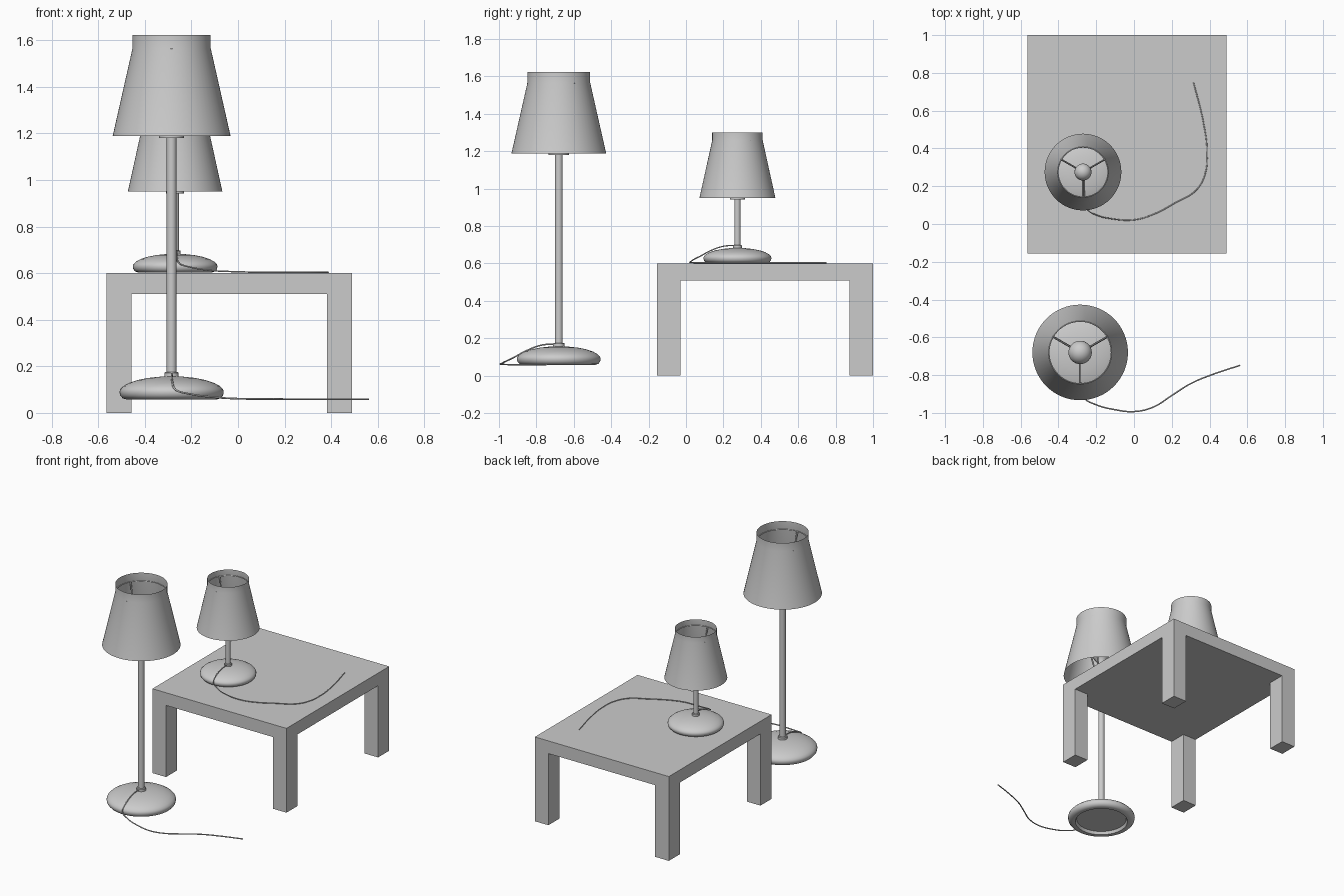
import bpy, bmesh, math
from mathutils import Vector

if "Cube" in bpy.data.objects:
    bpy.data.objects.remove(bpy.data.objects["Cube"])


def finish(bm, name, smooth=True):
    bmesh.ops.recalc_face_normals(bm, faces=bm.faces)
    me = bpy.data.meshes.new(name)
    bm.to_mesh(me)
    bm.free()
    ob = bpy.data.objects.new(name, me)
    bpy.context.collection.objects.link(ob)
    if smooth:
        bpy.ops.object.select_all(action='DESELECT')
        ob.select_set(True)
        bpy.context.view_layer.objects.active = ob
        bpy.ops.object.shade_smooth_by_angle(angle=math.radians(35))
    return ob


def lathe(name, profile, origin, n=64):
    """Revolve (radius, height) points round a vertical axis."""
    bm = bmesh.new()
    vs = [bm.verts.new((r, 0, z)) for r, z in profile]
    es = [bm.edges.new(p) for p in zip(vs, vs[1:])]
    bmesh.ops.spin(bm, geom=vs + es, cent=(0, 0, 0), axis=(0, 0, 1),
                   angle=2 * math.pi, steps=n)
    bmesh.ops.remove_doubles(bm, verts=bm.verts, dist=1e-5)
    bmesh.ops.translate(bm, verts=bm.verts, vec=origin)
    return finish(bm, name)


def box(bm, lo, hi):
    vs = bmesh.ops.create_cube(bm, size=1)['verts']
    for v in vs:
        v.co = [(a + b) / 2 + c * (b - a) for a, b, c in zip(lo, hi, v.co)]


def tube(name, points, radius, kind='BEZIER'):
    cu = bpy.data.curves.new(name, 'CURVE')
    cu.dimensions = '3D'
    cu.bevel_depth = radius
    cu.bevel_resolution = 2
    cu.resolution_u = 8
    cu.use_fill_caps = True
    if kind == 'BEZIER':
        sp = cu.splines.new('BEZIER')
        sp.bezier_points.add(len(points) - 1)
        for bp, p in zip(sp.bezier_points, points):
            bp.co = p
            bp.handle_left_type = bp.handle_right_type = 'AUTO'
    else:
        sp = cu.splines.new('POLY')
        sp.points.add(len(points) - 1)
        for pt, p in zip(sp.points, points):
            pt.co = (*p, 1)
    ob = bpy.data.objects.new(name, cu)
    bpy.context.collection.objects.link(ob)


# Table: slab top and four square legs in one shell
X0, X1, Y0, Y1 = -0.565, 0.49, -0.155, 1.0
bm = bmesh.new()
box(bm, (X0, Y0, 0.51), (X1, Y1, 0.60))
finish(bm, "table_top", False)
for i, x in enumerate((X0, X1 - 0.107)):
    for j, y in enumerate((Y0, Y1 - 0.125)):
        bm = bmesh.new()
        box(bm, (x, y, 0), (x + 0.107, y + 0.125, 0.51))
        finish(bm, f"table_leg_{i}{j}", False)


def lamp(tag, c, base_r, base_h, pole_r, z_shade, r_bot, z_band, r_top, z_top, bulb_r):
    o = Vector(c)
    R, H = base_r, base_h
    # Squashed base with a recessed underside
    prof = [(0, 0.2 * H), (0.74 * R, 0.2 * H), (0.78 * R, 0), (0.87 * R, 0),
            (0.94 * R, 0.05 * H), (0.985 * R, 0.17 * H), (R, 0.32 * H),
            (0.985 * R, 0.44 * H), (0.93 * R, 0.57 * H), (0.82 * R, 0.71 * H),
            (0.65 * R, 0.84 * H), (0.45 * R, 0.93 * H), (0.2 * R, 0.99 * H), (0, H)]
    lathe(tag + "_base", prof, o)
    # Collar, pole and the carrier disc under the shade
    cr = 1.45 * pole_r
    lathe(tag + "_collar", [(0, 0.95 * H), (cr, 0.95 * H), (cr, 1.15 * H),
                            (cr * 0.9, 1.19 * H), (0, 1.19 * H)], o, 32)
    lathe(tag + "_pole", [(0, 0.9 * H), (pole_r, 0.9 * H), (pole_r, z_shade), (0, z_shade)], o, 32)
    d = 0.87 * bulb_r
    lathe(tag + "_carrier", [(0, z_shade - 0.008), (d, z_shade - 0.008),
                             (d, z_shade + 0.004), (0, z_shade + 0.004)], o, 32)
    # Lamp holder and bulb
    hz = z_shade + 1.3 * bulb_r
    lathe(tag + "_socket", [(0, z_shade), (0.5 * bulb_r, z_shade), (0.5 * bulb_r, hz), (0, hz)], o, 24)
    b = [(0, hz), (0.42 * bulb_r, hz), (0.45 * bulb_r, hz + 0.3 * bulb_r)]
    for k in range(13):
        a = math.radians(-50 + 140 * k / 12)
        b.append((max(bulb_r * math.cos(a), 0), hz + bulb_r * (1.4 + math.sin(a))))
    lathe(tag + "_bulb", b, o, 32)
    # Open shade: tapered skirt and straight upper band
    lathe(tag + "_shade", [(r_bot, z_shade), (r_top, z_band), (r_top, z_top)], o, 64)
    # Ring and three slanted struts that carry the shade
    t = 0.003
    ring = [(r_top - t + t * math.cos(a), z_band + t * math.sin(a))
            for a in [k * math.pi / 4 for k in range(9)]]
    lathe(tag + "_shade_ring", ring, o, 64)
    for k, deg in enumerate((-90, 30, 150)):
        u = Vector((math.cos(math.radians(deg)), math.sin(math.radians(deg)), 0))
        tube(f"{tag}_strut_{k}", [o + u * d * 0.8 + Vector((0, 0, z_shade)),
                                  o + u * (r_top - t) + Vector((0, 0, z_band))],
             0.022 * r_bot, 'POLY')


# Heights are measured from the bottom of each lamp
lamp("floor_lamp", (-0.285, -0.68, 0.058), 0.224, 0.099, 0.021,
     1.131, 0.253, 1.507, 0.168, 1.565, 0.062)
lamp("table_lamp", (-0.27, 0.275, 0.603), 0.182, 0.080, 0.0165,
     0.347, 0.203, 0.655, 0.135, 0.697, 0.045)

# Trailing power cords
tube("floor_lamp_cord", [
    (-0.285, -0.70, 0.168), (-0.284, -0.77, 0.164), (-0.282, -0.85, 0.135),
    (-0.265, -0.92, 0.098), (-0.2, -0.957, 0.08), (-0.1, -0.983, 0.067),
    (0, -0.993, 0.061), (0.1, -0.97, 0.06), (0.2, -0.908, 0.059),
    (0.3, -0.845, 0.059), (0.42, -0.795, 0.059), (0.562, -0.748, 0.059)], 0.004)
tube("table_lamp_cord", [
    (-0.262, 0.26, 0.697), (-0.262, 0.2, 0.692), (-0.262, 0.13, 0.668),
    (-0.25, 0.08, 0.641), (-0.2, 0.048, 0.625), (-0.12, 0.028, 0.612),
    (0, 0.022, 0.606), (0.1, 0.05, 0.604), (0.22, 0.113, 0.604),
    (0.33, 0.18, 0.604), (0.375, 0.26, 0.604), (0.387, 0.38, 0.604),
    (0.365, 0.55, 0.604), (0.315, 0.75, 0.604)], 0.0032)
